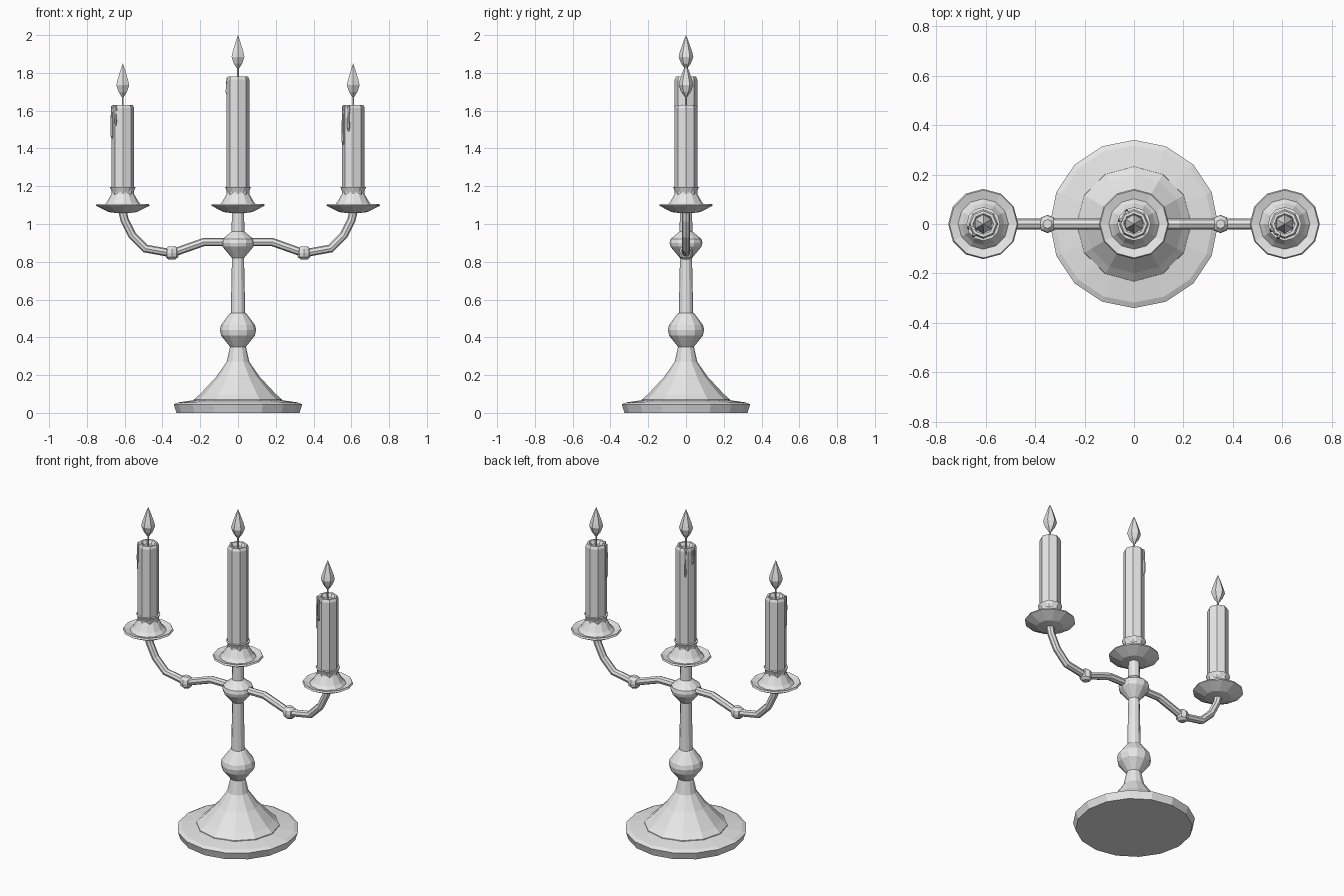
import bpy, bmesh
from math import sin, cos, pi, radians
from mathutils import Vector

if "Cube" in bpy.data.objects:
    bpy.data.objects.remove(bpy.data.objects["Cube"])

metal = bpy.data.materials.new("plain grey")
metal.diffuse_color = (0.8, 0.8, 0.8, 1)
metal.use_nodes = True
metal.node_tree.nodes["Principled BSDF"].inputs["Base Color"].default_value = metal.diffuse_color


def make(name, rings):
    """Skin a list of vertex rings and cap both ends."""
    bm = bmesh.new()
    loops = [[bm.verts.new(p) for p in ring] for ring in rings]
    n = len(loops[0])
    for a, b in zip(loops, loops[1:]):
        for i in range(n):
            j = (i + 1) % n
            bm.faces.new((a[i], a[j], b[j], b[i]))
    bm.faces.new(loops[0][::-1])
    bm.faces.new(loops[-1])
    bmesh.ops.remove_doubles(bm, verts=bm.verts, dist=0.0005)
    bmesh.ops.recalc_face_normals(bm, faces=bm.faces)
    mesh = bpy.data.meshes.new(name)
    bm.to_mesh(mesh)
    bm.free()
    mesh.materials.append(metal)
    obj = bpy.data.objects.new(name, mesh)
    bpy.context.collection.objects.link(obj)
    return obj


def lathe(name, profile, sides, x=0, dz=0):
    """Revolve (radius, height) points about a vertical axis."""
    return make(name, [[(x + r * sin(2 * pi * i / sides), r * cos(2 * pi * i / sides), z + dz)
                        for i in range(sides)] for r, z in profile])


def tube(name, path, radii, sides):
    """Sweep a round section along a path."""
    pts = [Vector(p) for p in path]
    rings = []
    for k, p in enumerate(pts):
        d0 = (p - pts[max(k - 1, 0)]).normalized()
        d1 = (pts[min(k + 1, len(pts) - 1)] - p).normalized()
        t = (d0 + d1).normalized()
        u = Vector((0, 1, 0)).cross(t).normalized()
        v = t.cross(u)
        rings.append([p + radii[k] * (u * cos(2 * pi * i / sides) + v * sin(2 * pi * i / sides))
                      for i in range(sides)])
    return make(name, rings)


# Foot rim, then the bell, stem and both knobs as one turned piece
lathe("foot_rim", [(0.326, 0), (0.332, 0.02), (0.34, 0.045), (0.318, 0.055), (0.2, 0.072)], 16)
lathe("stem", [(0.235, 0.05), (0.232, 0.072), (0.2, 0.1), (0.116, 0.19), (0.06, 0.27),
               (0.042, 0.35), (0.09, 0.41), (0.096, 0.44), (0.09, 0.465), (0.045, 0.525),
               (0.038, 0.53), (0.032, 0.82), (0.082, 0.88), (0.087, 0.9), (0.082, 0.92),
               (0.034, 0.96), (0.032, 1.07)], 12)

# Drip pans with cups, candles, wicks and flames
for label, x, dz in (("left", -0.61, -0.15), ("middle", 0, 0), ("right", 0.61, -0.15)):
    lathe(label + "_drip_pan", [(0.035, 1.058), (0.075, 1.063), (0.142, 1.097), (0.137, 1.107),
                                (0.102, 1.097), (0.085, 1.115), (0.056, 1.165), (0.068, 1.195),
                                (0.055, 1.197)], 12, x)
    lathe(label + "_candle", [(0.06, 1.15 - dz), (0.06, 1.765), (0.053, 1.78),
                              (0.042, 1.78), (0.03, 1.76)], 8, x, dz)
    lathe(label + "_wick", [(0.005, 1.755), (0.005, 1.85)], 6, x, dz)
    lathe(label + "_flame", [(0.004, 1.82), (0.026, 1.85), (0.039, 1.885), (0.033, 1.91),
                             (0.016, 1.96), (0.0003, 2.0)], 6, x, dz)

# Curved arms with a bead on each
for label, s in (("left", -1), ("right", 1)):
    path = [(0.05, 0.905), (0.18, 0.905), (0.35, 0.845), (0.49, 0.87), (0.56, 0.94),
            (0.6, 1.02), (0.612, 1.07)]
    tube(label + "_arm", [(s * x, 0, z) for x, z in path], [0.022] * len(path), 8)
    lathe(label + "_arm_bead", [(0.018, 0.812), (0.033, 0.825), (0.037, 0.847),
                                (0.033, 0.868), (0.018, 0.882)], 8, s * 0.35)

# Wax runs down the candles: candle x, angle, top, bottom
for k, (x, angle, top, low) in enumerate((
        (0, 120, 1.77, 1.61), (0, 165, 1.77, 1.68),
        (-0.61, 195, 1.62, 1.45), (-0.61, 230, 1.62, 1.52),
        (0.61, 205, 1.62, 1.42), (0.61, 245, 1.62, 1.49))):
    c, s = cos(radians(angle)), sin(radians(angle))
    path = [(0.04, top + 0.005), (0.057, top), (0.06, top - 0.05), (0.06, low + 0.02), (0.058, low)]
    tube(f"wax_run_{k + 1}", [(x + r * c, r * s, z) for r, z in path],
         [0.007, 0.008, 0.006, 0.008, 0.003], 6)
